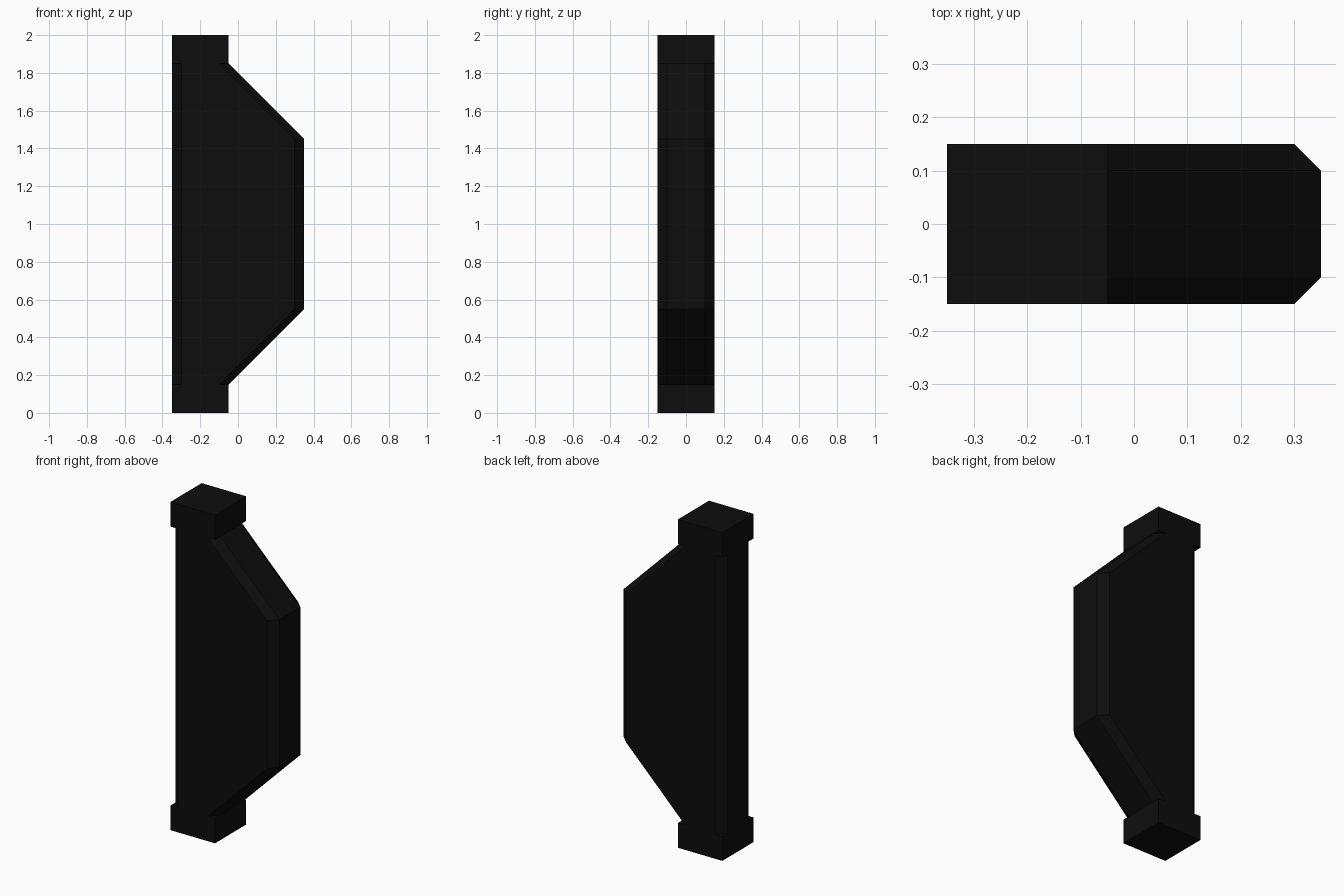
import bpy
import bmesh

cube = bpy.data.objects.get("Cube")
if cube:
    bpy.data.objects.remove(cube, do_unlink=True)

BACK, NECK, BULGE = -0.35, -0.05, 0.35   # x of the spine, cap edge and outer face
HALF, CUT = 0.15, 0.05                   # half depth and corner chamfer
CAP = 0.15                               # cap height

black = bpy.data.materials.new("matte black")
black.use_nodes = True
colour = (0.004, 0.004, 0.004, 1)
black.diffuse_color = colour
bsdf = next(n for n in black.node_tree.nodes if n.type == "BSDF_PRINCIPLED")
bsdf.inputs["Base Color"].default_value = colour
bsdf.inputs["Roughness"].default_value = 0.8


def section(x0, x1, cut):
    """Rectangle from x0 to x1, with chamfered corners if cut is set."""
    if not cut:
        return [(x0, -HALF), (x1, -HALF), (x1, HALF), (x0, HALF)]
    h = HALF - cut
    return [(x0 + cut, -HALF), (x1 - cut, -HALF), (x1, -h), (x1, h),
            (x1 - cut, HALF), (x0 + cut, HALF), (x0, h), (x0, -h)]


def loft(name, levels, cut=0):
    """Join sections stacked at (height, outer x) levels and cap both ends."""
    bm = bmesh.new()
    rings = [[bm.verts.new((x, y, z)) for x, y in section(BACK, outer, cut)]
             for z, outer in levels]
    for low, high in zip(rings, rings[1:]):
        for i in range(len(low)):
            j = (i + 1) % len(low)
            bm.faces.new((low[i], low[j], high[j], high[i]))
    bm.faces.new(rings[0][::-1])
    bm.faces.new(rings[-1])
    bmesh.ops.recalc_face_normals(bm, faces=bm.faces)
    mesh = bpy.data.meshes.new(name)
    bm.to_mesh(mesh)
    bm.free()
    mesh.materials.append(black)
    obj = bpy.data.objects.new(name, mesh)
    bpy.context.collection.objects.link(obj)


# Square end caps
loft("bottom_cap", [(0, NECK), (CAP, NECK)])
loft("top_cap", [(2 - CAP, NECK), (2, NECK)])

# Chamfered body that swells out to one side
loft("body", [(CAP, NECK), (0.55, BULGE), (1.45, BULGE), (2 - CAP, NECK)], CUT)
